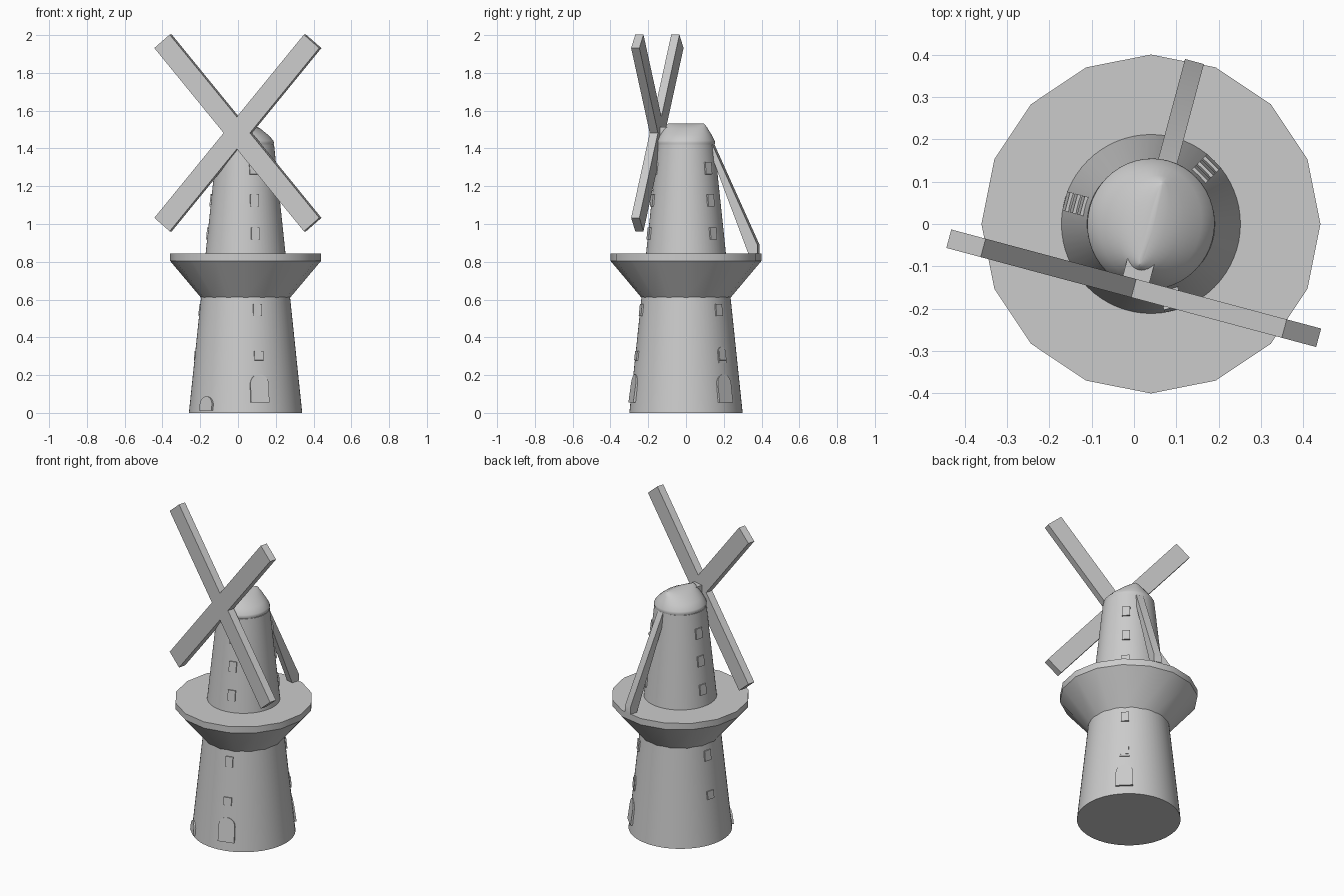
import bpy, math
from math import sin, cos, pi, radians
from mathutils import Matrix, Vector

if "Cube" in bpy.data.objects:
    bpy.data.objects.remove(bpy.data.objects["Cube"])

AXIS = Vector((0.04, 0, 0))
TURN = radians(-15)            # the cap and sails face slightly to the left
CAP_M = Matrix.Translation(AXIS) @ Matrix.Rotation(TURN, 4, 'Z')


def wall_r(z):
    return 0.30 - 0.105 * z


def make(name, verts, faces, matrix, angle=30):
    me = bpy.data.meshes.new(name)
    me.from_pydata([matrix @ Vector(v) for v in verts], [], faces)
    me.update()
    ob = bpy.data.objects.new(name, me)
    bpy.context.collection.objects.link(ob)
    bpy.ops.object.select_all(action='DESELECT')
    ob.select_set(True)
    bpy.context.view_layer.objects.active = ob
    bpy.ops.object.shade_smooth_by_angle(angle=radians(angle))
    return ob


def loft(name, rings, n, matrix, angle=30):
    """Closed stack of elliptical rings (rx, ry, z)."""
    verts = [(rx * cos(2 * pi * i / n), ry * sin(2 * pi * i / n), z)
             for rx, ry, z in rings for i in range(n)]
    faces = [(k * n + i, k * n + (i + 1) % n, (k + 1) * n + (i + 1) % n, (k + 1) * n + i)
             for k in range(len(rings) - 1) for i in range(n)]
    top = (len(rings) - 1) * n
    faces += [tuple(reversed(range(n))), tuple(range(top, top + n))]
    return make(name, verts, faces, matrix, angle)


def prism(name, outline, d0, d1, matrix):
    """Extrude a counter-clockwise outline (u, v) from depth d0 to d1 along local z."""
    n = len(outline)
    verts = [(u, v, d) for d in (d0, d1) for u, v in outline]
    faces = [(i, (i + 1) % n, n + (i + 1) % n, n + i) for i in range(n)]
    faces += [tuple(reversed(range(n))), tuple(range(n, 2 * n))]
    return make(name, verts, faces, matrix)


def rect(w, h):
    return [(-w / 2, -h / 2), (w / 2, -h / 2), (w / 2, h / 2), (-w / 2, h / 2)]


def arch(w, h):
    r = w / 2
    return [(-r, 0), (r, 0)] + [(r * cos(pi * i / 10), h - r + r * sin(pi * i / 10)) for i in range(11)]


def on_wall(az, z, tilt=6):
    """Local x along the wall, y up the wall, z outward."""
    a = radians(az)
    pos = AXIS + Vector((wall_r(z) * cos(a), wall_r(z) * sin(a), z))
    return (Matrix.Translation(pos) @ Matrix.Rotation(a + pi / 2, 4, 'Z')
            @ Matrix.Rotation(radians(90 - tilt), 4, 'X'))


# tower and balcony
T = Matrix.Translation(AXIS)
loft("tower", [(wall_r(z), wall_r(z), z) for z in (0, 1.42)], 64, T)
loft("balcony", [(0.236, 0.236, 0.61), (0.40, 0.40, 0.805), (0.40, 0.40, 0.845)], 16, T)

# boat-shaped cap with a short ridge
loft("cap", [(0.143, 0.146, 1.405), (0.150, 0.155, 1.43), (0.147, 0.152, 1.442),
             (0.118, 0.137, 1.472), (0.072, 0.117, 1.507), (0.035, 0.106, 1.524),
             (0.008, 0.098, 1.531)], 48, CAP_M, 40)

# sail shaft and two crossed sail beams
HUB = CAP_M @ Matrix.Translation((0, -0.157, 1.482)) @ Matrix.Rotation(pi / 2, 4, 'X')
prism("sail_shaft", rect(0.065, 0.065), -0.12, 0.0, HUB)
for side, s in (("left", -1), ("right", 1)):
    prism("sail_beam_" + side, rect(1.27, 0.11), -0.0225, 0.0225,
          HUB @ Matrix.Rotation(s * radians(49.8), 4, 'Z'))

# tail pole from the cap down to the balcony edge
POLE = CAP_M @ Matrix(((0, 0, 1, 0), (1, 0, 0, 0), (0, 1, 0, 0), (0, 0, 0, 1)))
prism("tail_pole", [(0.125, 1.415), (0.347, 0.845), (0.397, 0.845), (0.397, 0.89), (0.148, 1.425)],
      -0.023, 0.023, POLE)

# windows in three columns around the tower
for az in (45, 165, 285):
    for z in (0.545, 0.95, 1.125, 1.295):
        prism("window", rect(0.046, 0.064), -0.02, 0.007, on_wall(az, z))
    prism("window_small", rect(0.048, 0.05), -0.02, 0.007, on_wall(az, 0.303))

# arched hood around one window, two doors and a low vent
prism("window_hood", arch(0.056, 0.085), -0.02, 0.004, on_wall(45, 0.265))
for az in (45, 285):
    prism("door", arch(0.10, 0.15), -0.02, 0.008, on_wall(az, 0.055, 8))
outer = prism("vent_frame", arch(0.09, 0.075), -0.02, 0.008, on_wall(226, 0.012))
